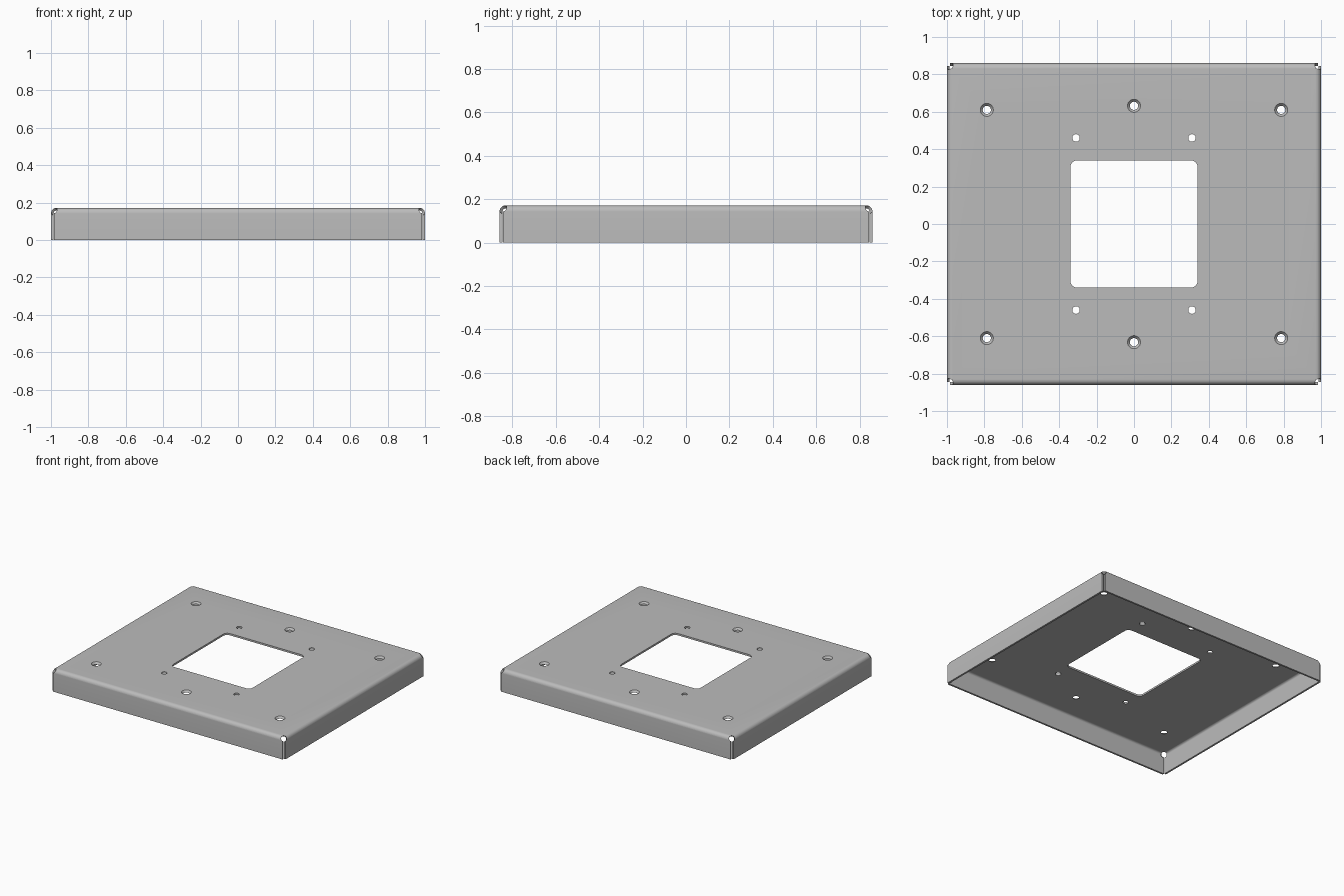
import bpy, bmesh
from math import sin, cos, pi
from mathutils import Vector, Matrix

if "Cube" in bpy.data.objects:
    bpy.data.objects.remove(bpy.data.objects["Cube"])

X, Y, H = 1.0, 0.86, 0.172       # outer half sizes and height
T, R = 0.014, 0.03               # sheet thickness, outer bend radius
GAP = 0.016                      # flange end setback at the corners
STEPS = 8


def new_object(name, bm):
    bmesh.ops.recalc_face_normals(bm, faces=bm.faces)
    mesh = bpy.data.meshes.new(name)
    bm.to_mesh(mesh)
    bm.free()
    ob = bpy.data.objects.new(name, mesh)
    bpy.context.collection.objects.link(ob)
    return ob


# Folded sheet: flat top with four bent flanges
bm = bmesh.new()
corners = [bm.verts.new((sx * (X - R), sy * (Y - R), H))
           for sx, sy in ((-1, -1), (1, -1), (1, 1), (-1, 1))]
bm.faces.new(corners)
for i in range(4):
    row = [corners[i], corners[(i + 1) % 4]]
    along = (row[1].co - row[0].co).normalized()
    out = along.cross(Vector((0, 0, 1)))
    base = [v.co.copy() for v in row]
    path = [(R * sin(k / STEPS * pi / 2), H - R + R * cos(k / STEPS * pi / 2),
             (R - GAP) * k / STEPS) for k in range(1, STEPS + 1)]
    path.append((R, 0, R - GAP))
    for d, z, widen in path:
        nxt = []
        for p, s in zip(base, (-1, 1)):
            q = p + out * d + along * s * widen
            q.z = z
            nxt.append(bm.verts.new(q))
        bm.faces.new((row[1], row[0], nxt[0], nxt[1]))
        row = nxt
tray = new_object("mounting_tray", bm)
if tray.data.polygons[0].normal.z < 0:
    tray.data.flip_normals()
solid = tray.modifiers.new("thickness", 'SOLIDIFY')
solid.thickness, solid.offset, solid.use_even_offset = T, -1, True

# Grey sheet metal
metal = bpy.data.materials.new("grey_metal")
metal.diffuse_color = (0.5, 0.5, 0.5, 1)
metal.use_nodes = True
metal.node_tree.nodes["Principled BSDF"].inputs["Base Color"].default_value = metal.diffuse_color
tray.data.materials.append(metal)

# Cutters: holes, countersinks, corner reliefs and the rounded window
bm = bmesh.new()


def cone(loc, r_low, r_high, depth, rot=Matrix()):
    bmesh.ops.create_cone(bm, cap_ends=True, segments=32, radius1=r_low,
                          radius2=r_high, depth=depth,
                          matrix=Matrix.Translation(loc) @ rot)


slope = (0.035 - 0.022) / T
E = 0.004                        # overshoot beyond the sheet
for sy in (-1, 1):
    for x, y in ((-0.787, 0.61), (0, 0.632), (0.787, 0.61)):
        cone((x, sy * y, H - T / 2), 0.022 - E * slope, 0.035 + E * slope, T + 2 * E)
    for sx in (-1, 1):
        cone((sx * 0.31, sy * 0.46, H - T / 2), 0.02, 0.02, 0.04)
        axis = Vector((sx, sy, 1)).normalized()
        cone((sx * (X - 0.02), sy * (Y - 0.02), H - 0.02), 0.02, 0.02, 0.12,
             axis.to_track_quat('Z', 'Y').to_matrix().to_4x4())

W, WR = 0.34, 0.035
ring = []
for q, (sx, sy) in enumerate(((1, 1), (-1, 1), (-1, -1), (1, -1))):
    for k in range(9):
        a = (q + k / 8) * pi / 2
        ring.append(bm.verts.new((sx * (W - WR) + WR * cos(a),
                                  sy * (W - WR) + WR * sin(a), H - 0.04)))
face = bm.faces.new(ring)
ext = bmesh.ops.extrude_face_region(bm, geom=[face], use_keep_orig=True)
bmesh.ops.translate(bm, vec=(0, 0, 0.08),
                    verts=[v for v in ext['geom'] if isinstance(v, bmesh.types.BMVert)])
cutter = new_object("hole_cutter", bm)
cutter.hide_render = True
cutter.data.materials.append(metal)

cut = tray.modifiers.new("holes", 'BOOLEAN')
cut.operation, cut.solver, cut.object = 'DIFFERENCE', 'EXACT', cutter

# Bake the modifiers, drop the cutter, smooth the bends
deps = bpy.context.evaluated_depsgraph_get()
baked = bpy.data.meshes.new_from_object(tray.evaluated_get(deps))
tray.modifiers.clear()
tray.data = baked
bpy.data.objects.remove(cutter)
bpy.context.view_layer.objects.active = tray
tray.select_set(True)
bpy.ops.object.shade_smooth_by_angle(angle=pi / 6)
